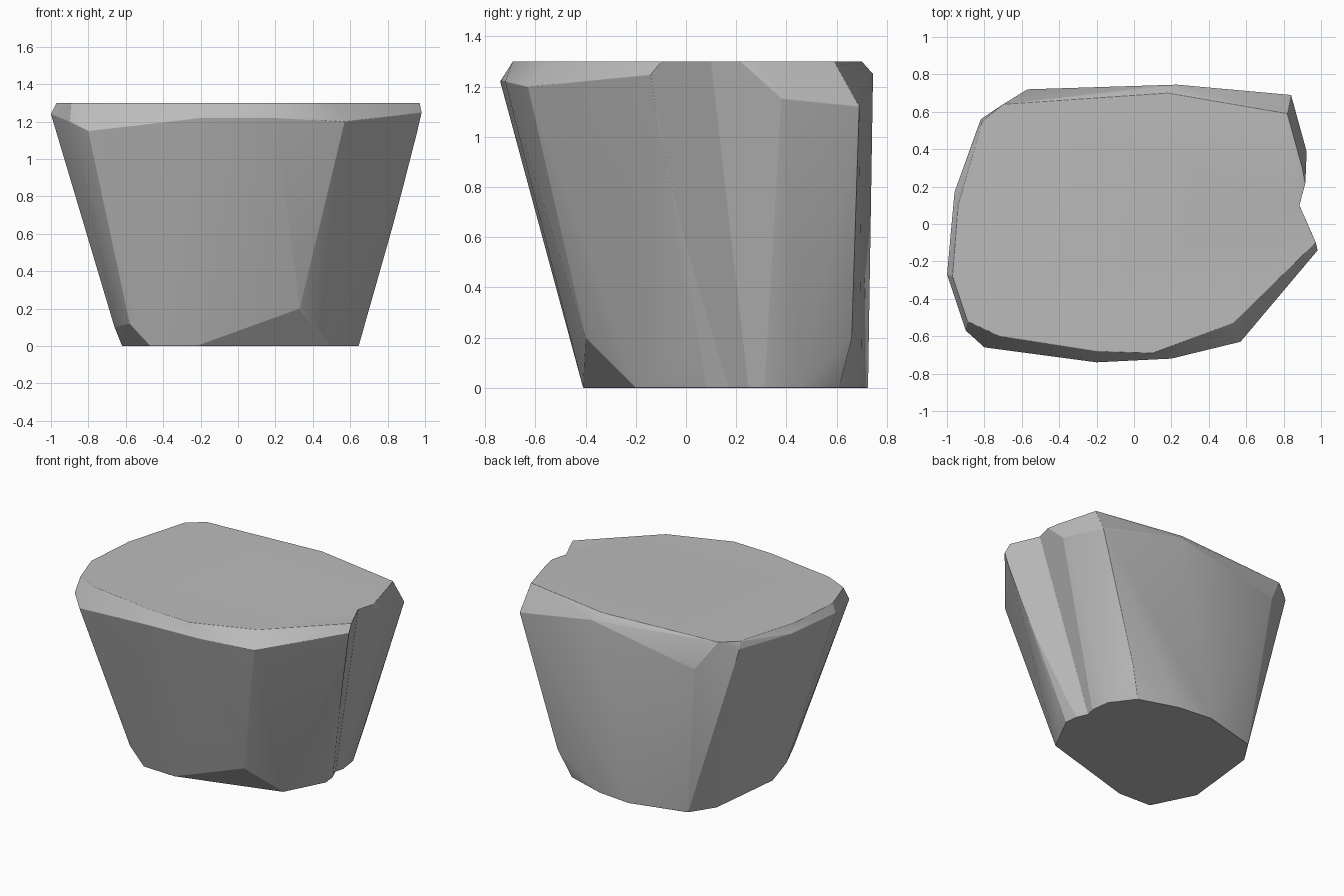
import bpy
import bmesh
import math
from mathutils import Vector

HEIGHT = 1.3

default_cube = bpy.data.objects.get("Cube")
if default_cube:
    bpy.data.objects.remove(default_cube, do_unlink=True)


def make_material(name, colour):
    """One flat colour shared by the viewport and the shader."""
    material = bpy.data.materials.new(name)
    material.use_nodes = True
    material.diffuse_color = colour
    shader = material.node_tree.nodes["Principled BSDF"]
    shader.inputs["Base Color"].default_value = colour
    shader.inputs["Roughness"].default_value = 0.9
    return material


def hull_object(name, points, merge_angle):
    """Wrap the corner points in a convex skin and join nearly flat facets."""
    bm = bmesh.new()
    for point in points:
        bm.verts.new(point)
    result = bmesh.ops.convex_hull(bm, input=bm.verts[:])
    unused = {item for item in result["geom_interior"] + result["geom_unused"]
              if isinstance(item, bmesh.types.BMVert)}
    bmesh.ops.delete(bm, geom=list(unused), context="VERTS")
    bmesh.ops.dissolve_limit(bm, angle_limit=math.radians(merge_angle),
                             verts=bm.verts[:], edges=bm.edges[:])
    bmesh.ops.recalc_face_normals(bm, faces=bm.faces[:])
    mesh = bpy.data.meshes.new(name)
    bm.to_mesh(mesh)
    bm.free()
    obj = bpy.data.objects.new(name, mesh)
    bpy.context.collection.objects.link(obj)
    return obj


def at_height(outline, z):
    return [Vector((x, y, z)) for x, y in outline]


# Flat underside
base_outline = [
    (.62, .28), (.6, .45), (.48, .61), (.2, .7), (-.05, .725), (-.45, .62),
    (-.56, .45), (-.62, -.1), (-.47, -.4), (-.22, -.41), (.5, -.2), (.645, .08),
]

# Chipped corners just above the ground
lower_corners = [
    (.67, .03, .12), (.33, -.4, .2), (-.58, -.4, .12),
    (-.66, -.2, .1), (-.54, .56, .2), (.56, .66, .2),
]

# Widest corners, just under the rim
shoulder_corners = [
    (1, -.12, 1.25), (.935, .25, 1.2), (.92, .4, 1.15), (.84, .69, 1.12),
    (.23, .745, 1.25), (-.57, .72, 1.1), (-.7, .62, 1.1), (-.82, .56, 1.25),
    (-.96, .17, 1.25), (-1, -.27, 1.24), (-.9, -.57, 1.2), (-.8, -.66, 1.15),
    (-.2, -.74, 1.22), (.2, -.72, 1.22), (.57, -.63, 1.2),
]

# Flat top
top_outline = [
    (.97, -.1), (.9, .3), (.82, .59), (.18, .7), (-.7, .64), (-.81, .55),
    (-.94, .1), (-.97, -.28), (-.89, -.52), (-.72, -.6), (-.2, -.68),
    (.1, -.69), (.53, -.53),
]

rock = hull_object(
    "rock",
    at_height(base_outline, 0) + lower_corners + shoulder_corners
    + at_height(top_outline, HEIGHT),
    merge_angle=3,
)
rock.data.materials.append(make_material("stone grey", (.5, .5, .5, 1)))

# Leaning groove cut down the left side
groove_foot = Vector((.6, .25, 0))
groove_head = Vector((.885, .1, HEIGHT))
groove_section = [Vector((0, 0, 0)), Vector((.22, -.5, 0)), Vector((.12, .45, 0))]
groove_points = [groove_foot.lerp(groove_head, along) + corner
                 for along in (-.2, 1.2) for corner in groove_section]
groove_cutter = hull_object("groove_cutter", groove_points, merge_angle=1)
groove_cutter.hide_render = True
groove_cutter.hide_viewport = True

groove = rock.modifiers.new("groove", "BOOLEAN")
groove.operation = "DIFFERENCE"
groove.solver = "EXACT"
groove.object = groove_cutter

# Worn edges
wear = rock.modifiers.new("worn_edges", "BEVEL")
wear.width = .02
wear.segments = 2
wear.limit_method = "ANGLE"
wear.angle_limit = math.radians(22)

# Soft shading across shallow facets, crisp at the rim
bpy.context.view_layer.objects.active = rock
rock.select_set(True)
bpy.ops.object.shade_smooth_by_angle(angle=math.radians(20))
